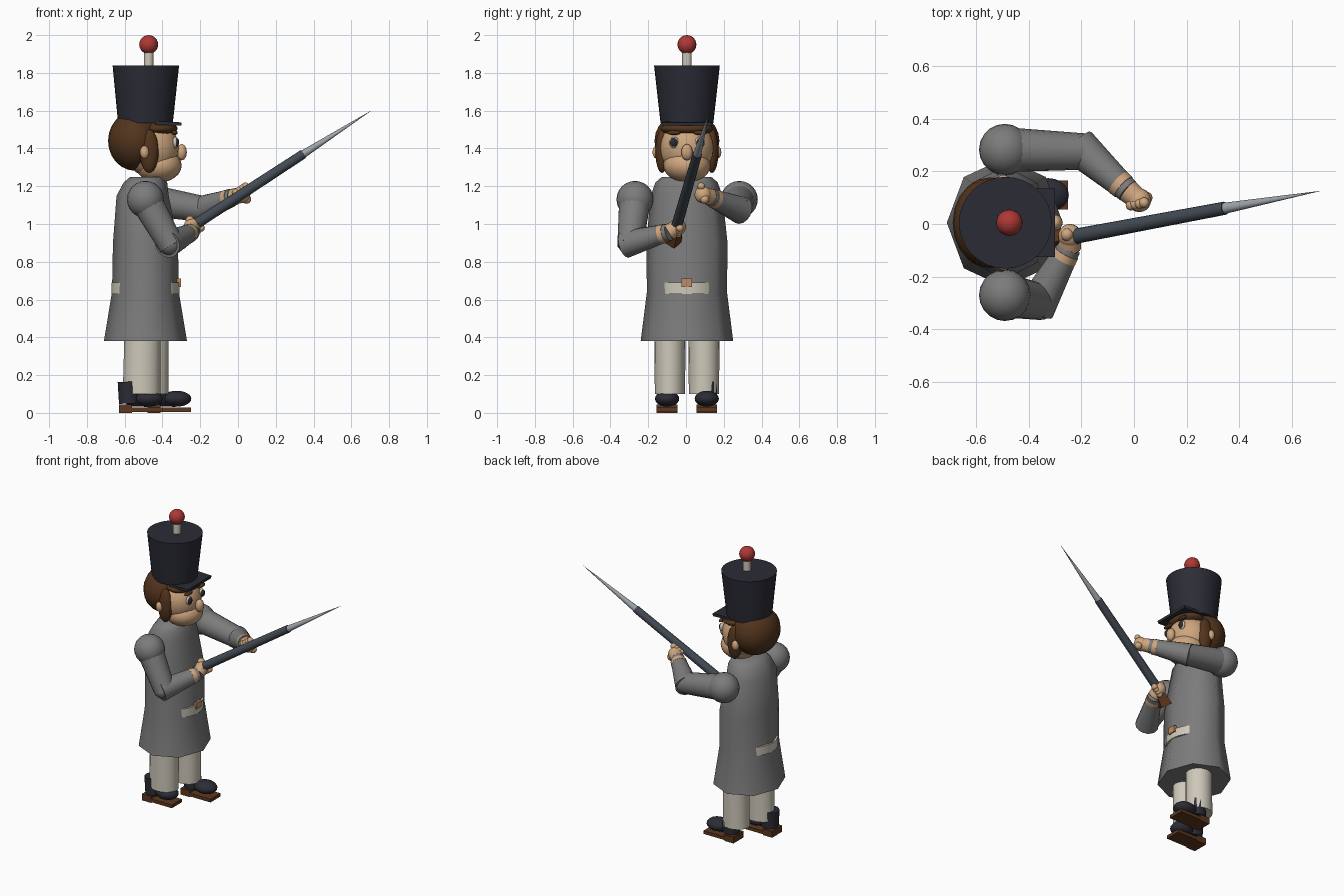
import bpy, bmesh, math
from mathutils import Vector, Matrix

cube = bpy.data.objects.get("Cube")
if cube:
    bpy.data.objects.remove(cube, do_unlink=True)


def material(name, rgb):
    m = bpy.data.materials.new(name)
    m.use_nodes = True
    m.diffuse_color = (*rgb, 1)
    m.node_tree.nodes["Principled BSDF"].inputs["Base Color"].default_value = (*rgb, 1)
    return m


COAT = material("coat grey", (0.2, 0.2, 0.2))
NAVY = material("dark navy", (0.024, 0.025, 0.036))
HAIR = material("hair brown", (0.085, 0.035, 0.012))
SKIN = material("skin", (0.62, 0.38, 0.21))
CREAM = material("cream", (0.62, 0.58, 0.49))
RED = material("red", (0.42, 0.04, 0.035))
STEEL = material("steel", (0.34, 0.37, 0.4))
IRON = material("dark iron", (0.055, 0.068, 0.085))
LEATHER = material("sole brown", (0.11, 0.038, 0.014))
BRASS = material("buckle tan", (0.52, 0.26, 0.13))


def finish(name, bm, mat, smooth=True):
    bmesh.ops.recalc_face_normals(bm, faces=bm.faces)
    me = bpy.data.meshes.new(name)
    bm.to_mesh(me)
    bm.free()
    ob = bpy.data.objects.new(name, me)
    me.materials.append(mat)
    bpy.context.collection.objects.link(ob)
    if smooth:
        bpy.ops.object.select_all(action='DESELECT')
        ob.select_set(True)
        bpy.context.view_layer.objects.active = ob
        bpy.ops.object.shade_smooth_by_angle(angle=math.radians(60))
    return ob


def loft(name, rings, mat, sides=16):
    """Capped stack of ellipses given as (z, centre x, centre y, radius x, radius y)."""
    bm = bmesh.new()
    loops = []
    for z, cx, cy, rx, ry in rings:
        angles = [2 * math.pi * i / sides for i in range(sides)]
        loops.append([bm.verts.new((cx + rx * math.cos(a), cy + ry * math.sin(a), z)) for a in angles])
    for a, b in zip(loops, loops[1:]):
        for i in range(sides):
            j = (i + 1) % sides
            bm.faces.new((a[i], a[j], b[j], b[i]))
    bm.faces.new(loops[0])
    bm.faces.new(loops[-1])
    return finish(name, bm, mat)


def ball(name, centre, radii, mat):
    bm = bmesh.new()
    bmesh.ops.create_uvsphere(bm, u_segments=20, v_segments=12, radius=1,
                              matrix=Matrix.Translation(centre) @ Matrix.Diagonal((*radii, 1)))
    return finish(name, bm, mat)


def tube(name, p, q, r1, r2, mat, sides=16):
    p, q = Vector(p), Vector(q)
    d = q - p
    bm = bmesh.new()
    bmesh.ops.create_cone(bm, cap_ends=True, segments=sides, radius1=r1, radius2=r2, depth=d.length,
                          matrix=Matrix.Translation((p + q) / 2) @ d.to_track_quat('Z', 'Y').to_matrix().to_4x4())
    return finish(name, bm, mat)


def box(name, centre, size, mat, pitch=0):
    bm = bmesh.new()
    bmesh.ops.create_cube(bm, size=1, matrix=Matrix.Translation(centre)
                          @ Matrix.Rotation(pitch, 4, 'Y') @ Matrix.Diagonal((*size, 1)))
    return finish(name, bm, mat, False)


# Long coat with flared skirt, belt and buckle
loft("coat", [(0.38, -0.49, 0.005, 0.22, 0.245), (0.64, -0.49, 0.005, 0.177, 0.212),
              (0.9, -0.49, 0.005, 0.172, 0.215), (1.15, -0.505, 0.003, 0.138, 0.19),
              (1.22, -0.49, 0.003, 0.115, 0.165), (1.25, -0.48, 0.003, 0.09, 0.13)], COAT, 8)
loft("belt", [(z, -0.49, 0.005, 0.181, 0.181) for z in (0.63, 0.69)], CREAM, 24)
box("belt_buckle", (-0.312, 0.005, 0.69), (0.02, 0.055, 0.045), BRASS)

# Legs, boots and soles, one foot ahead of the other
for side, y, heel, leg, rx in (("right", -0.085, -0.63, -0.505, 0.1), ("left", 0.095, -0.48, -0.45, 0.088)):
    foot = y + (0.015 if side == "left" else -0.015)
    loft(side + "_trouser", [(0.1, leg - 0.005, y, rx, 0.08), (0.46, leg, y, rx - 0.005, 0.083)], CREAM)
    tube(side + "_boot_shaft", (heel + 0.055, foot, 0.05), (heel + 0.05, foot, 0.165), 0.055, 0.057, NAVY, 10)
    ball(side + "_boot_toe", (heel + 0.155, foot, 0.075), (0.078, 0.064, 0.042), NAVY)
    tube(side + "_boot_foot", (heel + 0.04, foot, 0.07), (heel + 0.15, foot, 0.07), 0.035, 0.038, NAVY)
    box(side + "_sole", (heel + 0.115, foot, 0.017), (0.23, 0.11, 0.022), LEATHER)
    box(side + "_heel", (heel + 0.035, foot, 0.022), (0.07, 0.11, 0.044), LEATHER)

# Head
ball("face", (-0.46, 0.005, 1.4), (0.148, 0.145, 0.15), SKIN)
ball("jaw", (-0.42, 0.005, 1.31), (0.122, 0.125, 0.09), SKIN)
ball("nose", (-0.298, 0.005, 1.38), (0.027, 0.03, 0.043), SKIN)
ball("back_hair", (-0.545, 0.005, 1.44), (0.143, 0.172, 0.158), HAIR)
ball("front_hair", (-0.42, 0.005, 1.505), (0.1, 0.14, 0.04), HAIR)
for side, s in (("right", -1), ("left", 1)):
    ball(side + "_sideburn", (-0.47, 0.005 + s * 0.132, 1.385), (0.05, 0.035, 0.115), HAIR)
    ball(side + "_ear", (-0.495, 0.005 + s * 0.16, 1.38), (0.024, 0.022, 0.034), SKIN)
    ball(side + "_eye_white", (-0.333, 0.005 + s * 0.068, 1.432), (0.014, 0.026, 0.03), CREAM)
    ball(side + "_pupil", (-0.324, 0.005 + s * 0.07, 1.432), (0.012, 0.02, 0.023), NAVY)
    ball(side + "_eyebrow", (-0.335, 0.005 + s * 0.07, 1.483), (0.016, 0.038, 0.012), HAIR)

# Tall hat with visor and pompom
loft("hat", [(1.535, -0.49, 0.005, 0.145, 0.14), (1.84, -0.488, 0.005, 0.176, 0.174)], NAVY, 32)
box("hat_visor", (-0.37, 0.005, 1.532), (0.14, 0.26, 0.018), NAVY, 0.04)
tube("plume_stem", (-0.473, 0.005, 1.83), (-0.473, 0.005, 1.92), 0.025, 0.025, CREAM)
ball("pompom", (-0.473, 0.005, 1.95), (0.05, 0.05, 0.05), RED)

# Weapon: dark shaft, long point and wooden stock
butt, joint = Vector((-0.215, -0.045, 1.005)), Vector((0.345, 0.06, 1.37))
along = (joint - butt).normalized()
tube("weapon_shaft", butt - along * 0.05, joint, 0.029, 0.025, IRON)
tube("weapon_point", joint, (0.705, 0.125, 1.6), 0.021, 0.0005, STEEL)
tube("weapon_stock", (-0.315, -0.072, 0.905), butt, 0.05, 0.03, LEATHER, 4)

# Arms, cuffs and gripping hands
ARMS = (("right", (-0.49, -0.27, 1.13), (-0.36, -0.295, 0.9), (-0.26, -0.115, 0.95), (-0.243, -0.045, 0.985)),
        ("left", (-0.49, 0.282, 1.13), (-0.19, 0.275, 1.08), (-0.045, 0.145, 1.135), (0.02, 0.09, 1.155)))
for side, *points in ARMS:
    shoulder, elbow, wrist, hand = map(Vector, points)
    ball(side + "_shoulder", shoulder, (0.098, 0.098, 0.098), COAT)
    tube(side + "_upper_arm", shoulder, elbow + (elbow - shoulder).normalized() * 0.02, 0.085, 0.068, COAT)
    ball(side + "_elbow", elbow, (0.066, 0.066, 0.066), COAT)
    d = (wrist - elbow).normalized()
    tube(side + "_forearm", elbow - d * 0.03, wrist - d * 0.02, 0.074, 0.051, COAT)
    tube(side + "_cuff_band", wrist - d * 0.02, wrist + d * 0.008, 0.052, 0.05, SKIN)
    tube(side + "_cuff", wrist + d * 0.008, wrist + d * 0.03, 0.047, 0.046, COAT)
    tube(side + "_wrist", wrist + d * 0.03, hand, 0.045, 0.04, SKIN)
    ball(side + "_palm", hand, (0.045, 0.045, 0.045), SKIN)
    # Fingers curl over the far side of the shaft
    across = d.cross(along).normalized()
    for i in range(4):
        ball(side + "_finger_%d" % (i + 1), hand + along * (0.02 * i - 0.03) + across * 0.03 + d * 0.012,
             (0.02, 0.02, 0.02), SKIN)
    ball(side + "_thumb", hand - across * 0.035 + along * 0.01, (0.024, 0.024, 0.024), SKIN)
